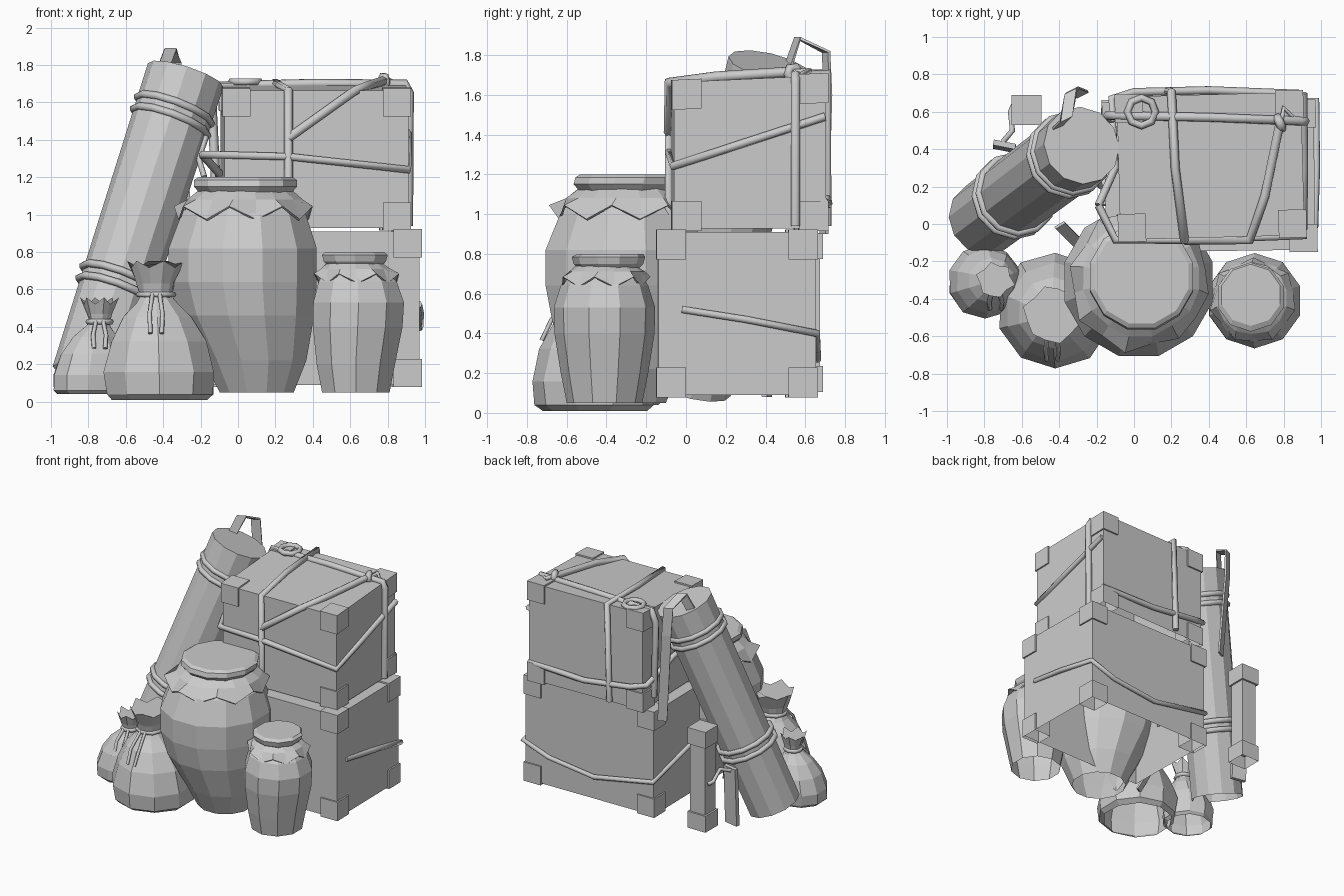
import bpy, bmesh, math, random
from mathutils import Vector, Matrix, Euler

random.seed(4)
if "Cube" in bpy.data.objects:
    bpy.data.objects.remove(bpy.data.objects["Cube"])

grey = bpy.data.materials.new("plain_grey")
grey.use_nodes = True
grey.diffuse_color = (0.6, 0.6, 0.6, 1)
grey.node_tree.nodes["Principled BSDF"].inputs["Base Color"].default_value = (0.6, 0.6, 0.6, 1)


def finish(name, bm, matrix=None):
    mesh = bpy.data.meshes.new(name)
    bm.to_mesh(mesh)
    bm.free()
    mesh.materials.append(grey)
    ob = bpy.data.objects.new(name, mesh)
    bpy.context.collection.objects.link(ob)
    if matrix:
        ob.matrix_world = matrix
    return ob


def add_box(bm, centre, size):
    m = Matrix.Translation(centre) @ Matrix.Diagonal((*size, 1))
    bmesh.ops.create_cube(bm, size=1, matrix=m)


def open_bottom(bm):
    """Remove the lowest downward faces, hidden underneath a part."""
    bm.normal_update()
    low = min(v.co.z for v in bm.verts) + 0.001
    down = [f for f in bm.faces if f.normal.z < -0.99 and f.calc_center_median().z < low]
    bmesh.ops.delete(bm, geom=down, context="FACES_ONLY")


def crate(name, centre, size, spin, rise, hidden=None, cap=0.15):
    """Box with a proud cap on each exposed corner; the top rises towards the back."""
    m = Matrix.Translation(centre) @ Euler((0, 0, math.radians(spin))).to_matrix().to_4x4()
    body, caps = bmesh.new(), bmesh.new()
    add_box(body, (0, 0, 0), size)
    half = Vector(size) / 2 + Vector((0.012, 0.012, 0.012))
    corners = [(sx, sy, sz) for sx in (-1, 1) for sy in (-1, 1) for sz in (-1, 1)]
    for corner in corners:
        if corner != hidden:
            add_box(caps, [s * (h - cap / 2) for s, h in zip(corner, half)], (cap, cap, cap))
    for bm in (body, caps):
        open_bottom(bm)
        for v in bm.verts:
            if v.co.z > 0:
                v.co.z += rise * (v.co.y / size[1] + 0.5)
    finish(name, body, m)
    finish(name + "_corner_caps", caps, m)


def lathe(name, rings, sides, jitter=0.0, zigzag=0.0, thick=0.0, top=True):
    """Loft of circles given as (x, y, z, radius); zigzag waves the last ring."""
    bm = bmesh.new()
    loops = []
    for k, (x, y, z, r) in enumerate(rings):
        loop = []
        for i in range(sides):
            a = math.tau * (i + 0.5) / sides
            wave = zigzag * (1 if i % 2 else -1) if k == len(rings) - 1 else 0
            rr = r * (1 + random.uniform(-jitter, jitter)) + wave * 0.5
            loop.append(bm.verts.new((x + rr * math.cos(a), y + rr * math.sin(a), z + wave)))
        loops.append(loop)
    for a, b in zip(loops, loops[1:]):
        for i in range(sides):
            j = (i + 1) % sides
            bm.faces.new((a[i], a[j], b[j], b[i]))
    if top:
        bm.faces.new(loops[-1])
    bmesh.ops.recalc_face_normals(bm, faces=bm.faces)
    ob = finish(name, bm)
    if thick:
        ob.modifiers.new("thickness", "SOLIDIFY").thickness = thick


def rope(name, points, radius=0.02, cyclic=False):
    cu = bpy.data.curves.new(name, "CURVE")
    cu.dimensions = "3D"
    cu.bevel_depth = radius
    cu.bevel_resolution = 1
    cu.use_fill_caps = True
    sp = cu.splines.new("POLY")
    sp.points.add(len(points) - 1)
    for p, co in zip(sp.points, points):
        p.co = (*co, 1)
    sp.use_cyclic_u = cyclic
    cu.materials.append(grey)
    ob = bpy.data.objects.new(name, cu)
    bpy.context.collection.objects.link(ob)


def ring(name, centre, axis, radius, thick, sides=12):
    q = Vector((0, 0, 1)).rotation_difference(Vector(axis))
    pts = [Vector(centre) + q @ Vector((radius * math.cos(math.tau * i / sides),
                                       radius * math.sin(math.tau * i / sides), 0))
           for i in range(sides)]
    rope(name, pts, thick, True)


def strap(name, points, side, width, thick=0.015):
    """Flat strip following a path, widened along the side vector."""
    bm = bmesh.new()
    w = Vector(side).normalized() * width / 2
    rows = [(bm.verts.new(Vector(p) - w), bm.verts.new(Vector(p) + w)) for p in points]
    for a, b in zip(rows, rows[1:]):
        bm.faces.new((a[0], a[1], b[1], b[0]))
    ob = finish(name, bm)
    ob.modifiers.new("thickness", "SOLIDIFY").thickness = thick


# Crates
crate("lower_crate", (0.405, 0.25, 0.5), (1.12, 0.79, 0.82), 0.8, 0, hidden=(-1, -1, -1))
crate("upper_crate", (0.41, 0.31, 1.295), (0.985, 0.765, 0.735), 1.5, 0.035)

# Ropes around the upper crate
rope("crate_rope_over", [(0.27, -0.085, 0.93), (0.27, -0.09, 1.665), (0.22, 0.3, 1.69),
                         (0.2, 0.71, 1.71), (0.18, 0.71, 0.94)], 0.024)
rope("crate_rope_front", [(-0.19, 0.1, 1.32), (-0.1, -0.085, 1.32), (0.27, -0.085, 1.31),
                          (0.91, -0.065, 1.24), (0.91, 0.3, 1.36), (0.905, 0.7, 1.49)], 0.022)
rope("crate_rope_back", [(0.9, 0.695, 1.06), (0.4, 0.715, 1.05), (0.0, 0.705, 1.1),
                         (-0.12, 0.67, 1.13), (-0.1, 0.3, 1.22), (-0.19, 0.1, 1.32)], 0.022)
rope("crate_rope_diagonal", [(0.27, -0.085, 1.41), (0.62, -0.085, 1.66), (0.7, 0.15, 1.69),
                             (0.78, 0.54, 1.715)], 0.027)
rope("crate_rope_side", [(-0.11, 0.56, 1.0), (-0.14, 0.58, 1.6), (-0.1, 0.58, 1.69),
                         (0.4, 0.57, 1.7), (0.89, 0.55, 1.7), (0.915, 0.55, 1.65),
                         (0.91, 0.55, 0.94)], 0.026)
ring("crate_rope_loop", (0.04, 0.6, 1.71), (0, 0, 1), 0.075, 0.02, 8)
ring("crate_rope_knot", (0.78, 0.54, 1.71), (1, 0.4, 0), 0.03, 0.025, 6)
rope("knot_tail", [(0.78, 0.5, 1.71), (0.8, 0.62, 1.72), (0.88, 0.54, 1.68)], 0.016)
rope("hanging_rope", [(-0.17, 0.3, 1.42), (-0.21, 0.28, 1.3), (-0.18, 0.2, 1.2)], 0.016)

# Rope around the lower crate
rope("lower_crate_rope", [(0.965, -0.02, 0.52), (0.975, 0.3, 0.47), (0.975, 0.66, 0.4),
                          (0.75, 0.66, 0.32), (0.35, 0.66, 0.27), (-0.16, 0.65, 0.36),
                          (-0.16, 0.1, 0.5)], 0.02)

# Leaning roll with tied bands
bottom, top = Vector((-0.8, 0.03, 0.13)), Vector((-0.28, 0.42, 1.745))
axis = (top - bottom).normalized()
bm = bmesh.new()
bmesh.ops.create_cone(bm, cap_ends=True, segments=12, radius1=0.2, radius2=0.212,
                      depth=(top - bottom).length)
open_bottom(bm)
turn = Vector((0, 0, 1)).rotation_difference(axis).to_matrix().to_4x4()
finish("leaning_roll", bm, Matrix.Translation((top + bottom) / 2) @ turn)
for label, t in (("lower", 0.305), ("upper", 0.865)):
    for k, shift in enumerate((-0.02, 0.02)):
        ring(f"{label}_roll_band_{k + 1}", bottom.lerp(top, t + shift),
             axis + Vector((0.05, 0, 0)), 0.211, 0.021)

# Strap bent over the top of the roll, and one trailing behind the large jar
strap("roll_strap", [(-0.42, 0.5, 1.72), (-0.36, 0.56, 1.89), (-0.34, 0.71, 1.82),
                     (-0.33, 0.72, 1.6), (-0.28, 0.7, 0.9)], (1, 0.5, 0), 0.07)
strap("trailing_strap", [(-0.4, 0.0, 0.56), (-0.3, -0.1, 0.3), (-0.22, -0.2, 0.08)],
      (1, 0.6, 0), 0.06)

# Short post with capped ends, tie and narrow board
bm = bmesh.new()
add_box(bm, (-0.575, 0.61, 0.5), (0.13, 0.13, 0.6))
for z in (0.17, 0.84):
    add_box(bm, (-0.575, 0.61, z), (0.16, 0.16, 0.13))
open_bottom(bm)
finish("short_post", bm)
rope("post_tie", [(-0.64, 0.64, 0.47), (-0.66, 0.6, 0.48), (-0.65, 0.5, 0.54),
                  (-0.7, 0.44, 0.52)], 0.015)
strap("narrow_board", [(-0.69, 0.44, 0.54), (-0.69, 0.43, 0.3), (-0.69, 0.42, 0.08)],
      (1, -0.2, 0), 0.12, 0.03)

# Large jar with cloth cover
lathe("large_jar", [(0.1, -0.3, 0.05, 0.205), (0.09, -0.3, 0.22, 0.285), (0.045, -0.31, 0.46, 0.375),
                    (0.025, -0.31, 0.64, 0.41), (0.025, -0.31, 0.82, 0.41), (0.03, -0.3, 1.0, 0.345),
                    (0.04, -0.29, 1.12, 0.25)], 12, top=False)
lathe("large_jar_lid", [(0.04, -0.29, 1.1, 0.24), (0.04, -0.29, 1.15, 0.285),
                        (0.04, -0.28, 1.185, 0.285), (0.04, -0.28, 1.2, 0.26)], 12)
lathe("large_jar_cloth", [(0.04, -0.29, 1.13, 0.25), (0.035, -0.29, 1.08, 0.31),
                          (0.03, -0.3, 1.01, 0.37)], 16, 0.03, 0.035, 0.012, False)

# Small jar with cloth cover
lathe("small_jar", [(0.63, -0.41, 0.05, 0.19), (0.63, -0.41, 0.2, 0.22), (0.64, -0.41, 0.4, 0.252),
                    (0.645, -0.41, 0.53, 0.255), (0.64, -0.41, 0.64, 0.22),
                    (0.625, -0.4, 0.74, 0.15)], 10, top=False)
lathe("small_jar_lid", [(0.625, -0.39, 0.72, 0.145), (0.625, -0.39, 0.75, 0.175),
                        (0.625, -0.39, 0.785, 0.185), (0.625, -0.38, 0.8, 0.165)], 10)
lathe("small_jar_cloth", [(0.625, -0.4, 0.74, 0.15), (0.63, -0.4, 0.71, 0.19),
                          (0.64, -0.41, 0.66, 0.222)], 14, 0.03, 0.025, 0.01, False)


# Tied sacks
def sack(name, x, y, z, w, h, nx, ny):
    profile = [(0, 0.85), (0.04, 0.96), (0.2, 1), (0.42, 0.86), (0.6, 0.61), (0.7, 0.37)]
    rings = [(x + nx * t * t, y + ny * t * t, z + h * t, w * r) for t, r in profile]
    cx, cy = x + nx * 0.6, y + ny * 0.6
    rings.append((cx, cy, z + h * 0.75, w * 0.28))
    lathe(name, rings, 10, 0.02, top=False)
    lathe(name + "_ruffle", [(cx, cy, z + h * 0.74, w * 0.27), (cx, cy, z + h * 0.84, w * 0.33),
                             (cx, cy, z + h * 0.98, w * 0.46)], 12, 0.08, 0.018)
    ring(name + "_tie", (cx, cy, z + h * 0.76), (0, 0, 1), w * 0.3, 0.016, 8)
    for side, label in ((-1, "right"), (1, "left")):
        rope(f"{name}_string_{label}",
             [(cx + side * 0.02, cy - w * 0.3, z + h * 0.76),
              (cx + side * 0.035, cy - w * 0.62, z + h * 0.62),
              (cx + side * 0.03, cy - w * 0.78, z + h * 0.48)], 0.012)


sack("large_sack", -0.42, -0.46, 0.01, 0.31, 0.74, -0.03, -0.04)
sack("small_sack", -0.8, -0.31, 0.04, 0.2, 0.51, 0.1, 0.02)
